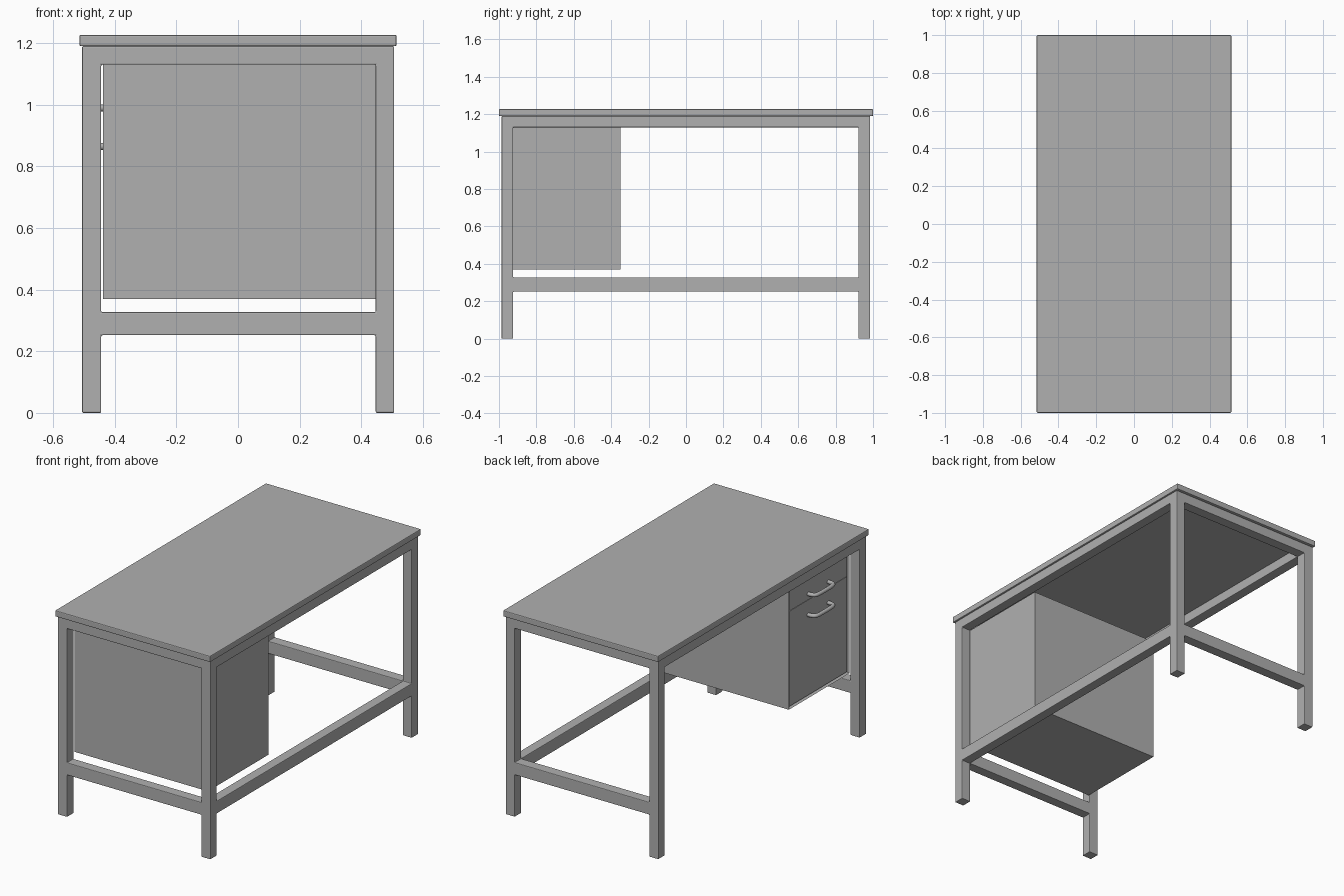
import bpy, bmesh
from mathutils import Vector

if "Cube" in bpy.data.objects:
    bpy.data.objects.remove(bpy.data.objects["Cube"])

# Shared mid-grey finish
grey = bpy.data.materials.new("grey_paint")
grey.diffuse_color = (0.435, 0.435, 0.435, 1)
grey.use_nodes = True
grey.node_tree.nodes["Principled BSDF"].inputs["Base Color"].default_value = grey.diffuse_color


def finish(name, bm, bevel=0.0):
    mesh = bpy.data.meshes.new(name)
    bm.normal_update()
    bm.to_mesh(mesh)
    bm.free()
    mesh.materials.append(grey)
    ob = bpy.data.objects.new(name, mesh)
    bpy.context.collection.objects.link(ob)
    if bevel:
        m = ob.modifiers.new("soft_edges", 'BEVEL')
        m.width, m.segments, m.limit_method = bevel, 2, 'ANGLE'
    return ob


def box(name, lo, hi, bevel=0.0):
    lo, hi = Vector(lo), Vector(hi)
    bm = bmesh.new()
    bmesh.ops.create_cube(bm, size=1)
    for v in bm.verts:
        v.co = (lo + hi) / 2 + v.co * (hi - lo)
    return finish(name, bm, bevel)


# Table top
box("table_top", (-0.515, -1, 1.19), (0.515, 1, 1.227), 0.005)

# Welded frame: solid cells on a coarse grid, left side has no lower rail
XS = (-0.506, -0.444, 0.447, 0.507)
YS = (-0.986, -0.924, 0.922, 0.985)
ZS = (0, 0.252, 0.327, 1.13, 1.19)


def solid(c):
    i, j, k = c
    if not (0 <= i < 3 and 0 <= j < 3 and 0 <= k < 4):
        return False
    if i != 1 and j != 1:
        return True                                # legs
    if i == 1 and j == 1:
        return False
    return k == 3 or (k == 1 and i != 0)           # rails


bm = bmesh.new()
for i in range(3):
    for j in range(3):
        for k in range(4):
            if not solid((i, j, k)):
                continue
            for axis in range(3):
                for side in (0, 1):
                    n = [i, j, k]
                    n[axis] += 2 * side - 1
                    if solid(n):
                        continue
                    quad = []
                    for a, b in ((0, 0), (1, 0), (1, 1), (0, 1)):
                        p = [i, j, k]
                        p[axis] += side
                        p[(axis + 1) % 3] += a
                        p[(axis + 2) % 3] += b
                        quad.append(bm.verts.new((XS[p[0]], YS[p[1]], ZS[p[2]])))
                    bm.faces.new(quad if side else quad[::-1])
bmesh.ops.remove_doubles(bm, verts=bm.verts, dist=1e-5)
finish("frame", bm, 0.004)

# Drawer cabinet: carcass with a thin raised rim around the front opening
X0, X1, Y0, Y1, Z0, Z1, T = -0.438, 0.447, -0.924, -0.35, 0.37, 1.13, 0.012
bm = bmesh.new()
bmesh.ops.create_cube(bm, size=1)
for v in bm.verts:
    v.co = (X1 if v.co.x > 0 else X0, Y1 if v.co.y > 0 else Y0, Z1 if v.co.z > 0 else Z0)
bm.normal_update()
front = [f for f in bm.faces if f.normal.x < -0.9]
bmesh.ops.inset_region(bm, faces=front, thickness=T)
for v in front[0].verts:
    v.co.x += 0.02
finish("cabinet", bm)

# Drawer fronts set inside the rim
SPLIT = 0.955
for name, a, b in (("lower_drawer_front", Z0 + T + 0.001, SPLIT - 0.001),
                   ("upper_drawer_front", SPLIT + 0.001, Z1 - T - 0.001)):
    box(name, (X0 + 0.006, Y0 + T + 0.001, a), (X0 + 0.022, Y1 - T - 0.001, b))

# Bow handles
yc = (Y0 + Y1) / 2
PATH = ((-0.425, -0.095), (-0.455, -0.095), (-0.475, -0.085), (-0.48, -0.05),
        (-0.48, 0.05), (-0.475, 0.085), (-0.455, 0.095), (-0.425, 0.095))
for name, z in (("upper_handle", 0.99), ("lower_handle", 0.865)):
    cu = bpy.data.curves.new(name, 'CURVE')
    cu.dimensions = '3D'
    cu.bevel_depth, cu.bevel_resolution, cu.use_fill_caps = 0.012, 3, True
    cu.materials.append(grey)
    sp = cu.splines.new('NURBS')
    sp.points.add(len(PATH) - 1)
    for p, (x, y) in zip(sp.points, PATH):
        p.co = (x, yc + y, z, 1)
    sp.order_u, sp.use_endpoint_u, sp.resolution_u = 3, True, 5
    ob = bpy.data.objects.new(name, cu)
    bpy.context.collection.objects.link(ob)
